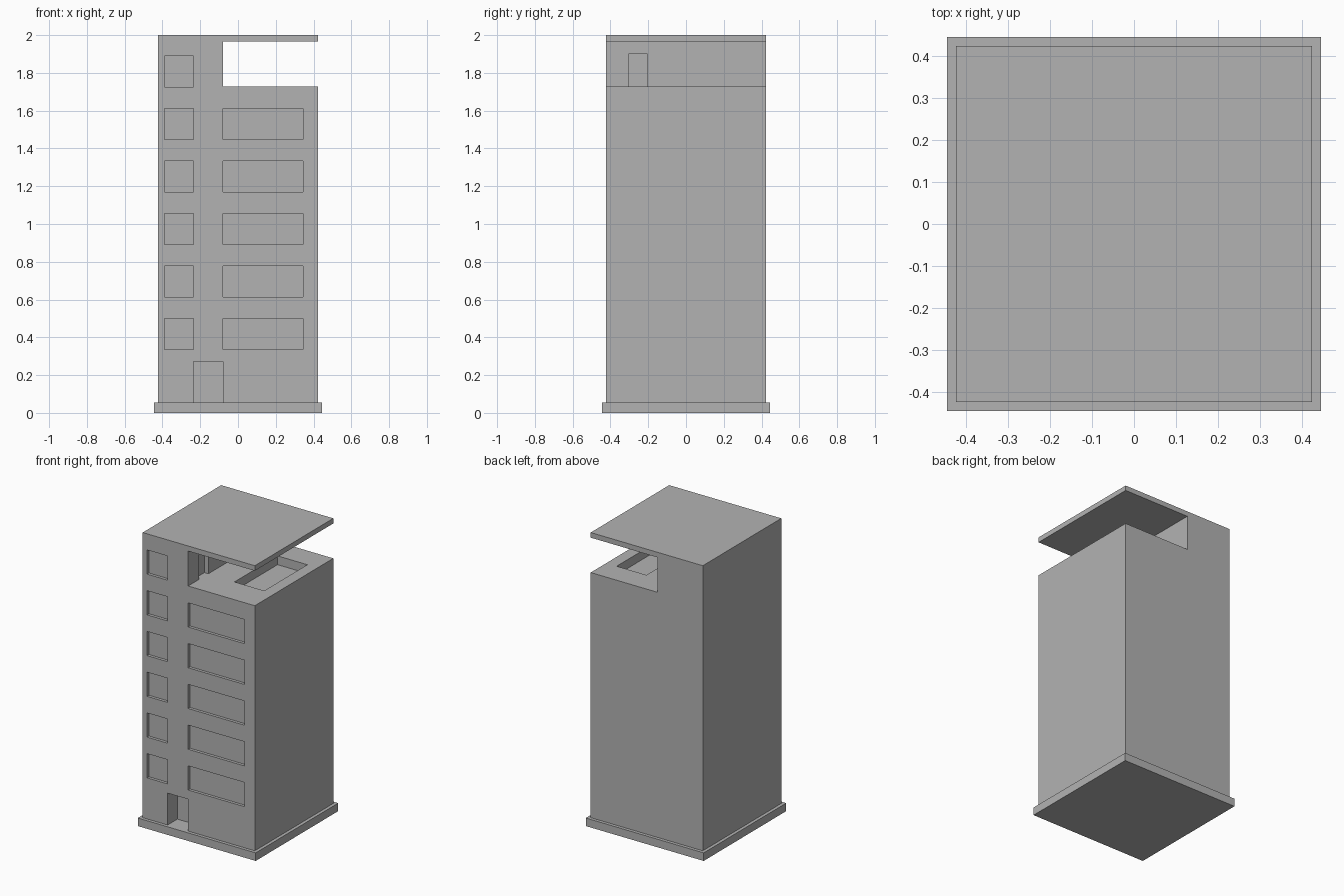
import bpy
import bmesh
from mathutils import Vector

cube = bpy.data.objects.get("Cube")
if cube:
    bpy.data.objects.remove(cube, do_unlink=True)

concrete = bpy.data.materials.new("concrete grey")
concrete.use_nodes = True
GREY = (0.45, 0.45, 0.45, 1)
concrete.diffuse_color = GREY
concrete.node_tree.nodes["Principled BSDF"].inputs["Base Color"].default_value = GREY


def boxes(name, bounds):
    """One object from boxes, each given as (x0, x1, y0, y1, z0, z1)."""
    bm = bmesh.new()
    for x0, x1, y0, y1, z0, z1 in bounds:
        low, high = Vector((x0, y0, z0)), Vector((x1, y1, z1))
        verts = bmesh.ops.create_cube(bm, size=1)["verts"]
        for v in verts:
            v.co = (low + high) / 2 + v.co * (high - low)
    mesh = bpy.data.meshes.new(name)
    bm.to_mesh(mesh)
    bm.free()
    mesh.materials.append(concrete)
    obj = bpy.data.objects.new(name, mesh)
    bpy.context.collection.objects.link(obj)
    return obj


def cut(target, name, bounds):
    """Cut boxes out of the target, then discard the cutter."""
    cutter = boxes(name, bounds)
    cutter.hide_render = True
    mod = target.modifiers.new(name, "BOOLEAN")
    mod.operation = "DIFFERENCE"
    mod.solver = "EXACT"
    mod.object = cutter
    bpy.ops.object.select_all(action="DESELECT")
    bpy.context.view_layer.objects.active = target
    target.select_set(True)
    bpy.ops.object.modifier_apply(modifier=mod.name)
    bpy.data.objects.remove(cutter, do_unlink=True)


HALF = 0.423        # half width of the tower
BASE_TOP = 0.055
TERRACE = 1.727     # terrace floor height
CORE = -0.08        # side of the stair core facing the terrace
STOREY = 0.278

# Plinth and tower
boxes("plinth", [(-0.445, 0.445, -0.445, 0.445, 0, BASE_TOP)])
tower = boxes("tower", [(-HALF, HALF, -HALF, HALF, BASE_TOP, 2)])

# Open roof terrace under the roof slab
cut(tower, "terrace_cutter", [(CORE, 1, -1, 1, TERRACE, 1.965)])

# Recessed windows: small ones on every storey, wide ones below the terrace
windows = []
for storey in range(6):
    sill = 0.335 + storey * STOREY
    windows.append((-0.39, -0.235, -1, -HALF + 0.02, sill, sill + 0.165))
    if storey < 5:
        windows.append((CORE, 0.345, -1, -HALF + 0.02, sill, sill + 0.165))
cut(tower, "window_cutter", windows)

# Entrance, terrace door and sunken pool
cut(tower, "entrance_cutter", [(-0.235, CORE, -1, -HALF + 0.105, 0, 0.272)])
cut(tower, "terrace_door_cutter", [(CORE - 0.03, CORE + 0.1, -0.305, -0.205, TERRACE, 1.9)])
cut(tower, "pool_cutter", [(0.12, 0.345, -0.21, 0.255, TERRACE - 0.06, 1.85)])
